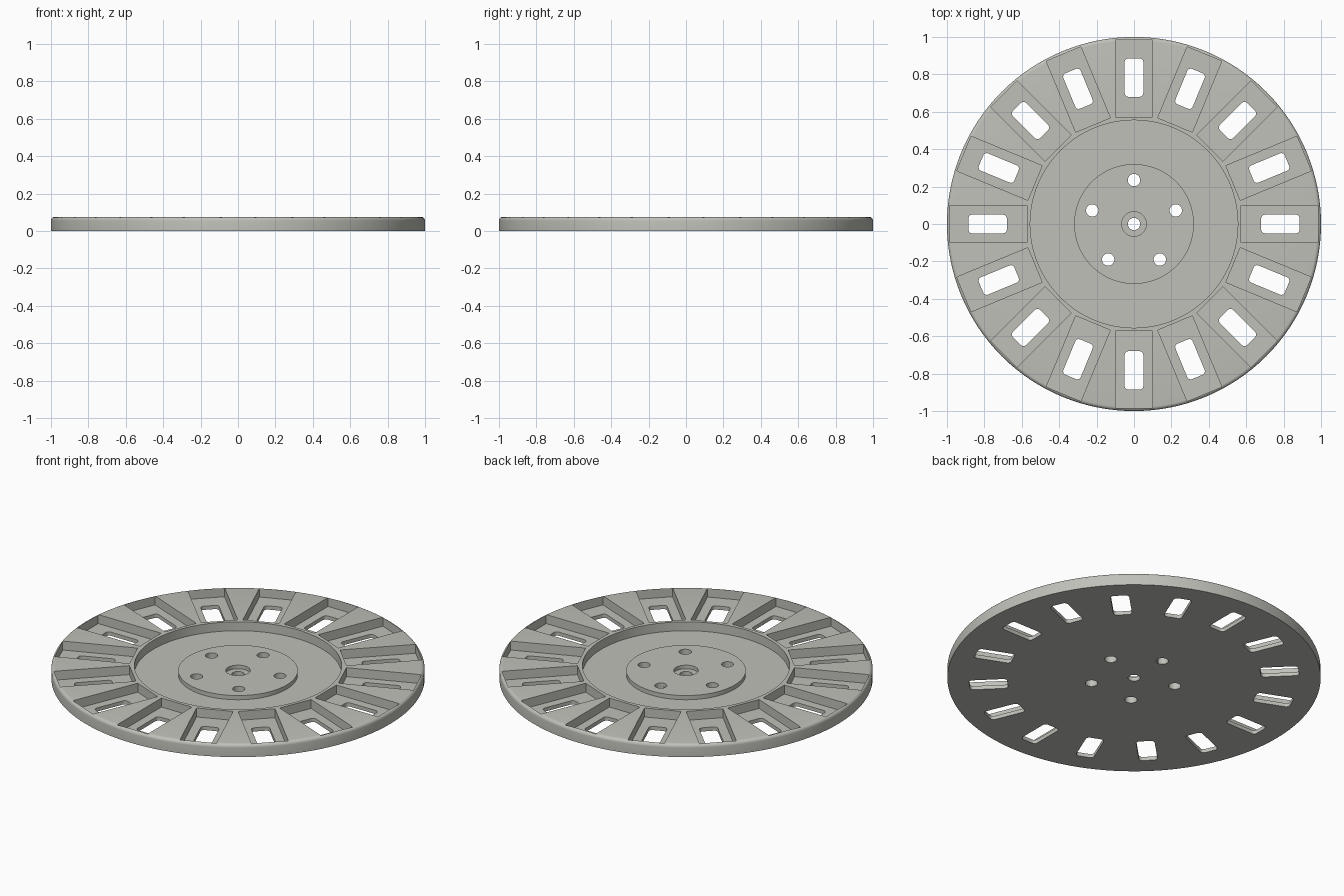
import bpy, bmesh, math
from mathutils import Matrix, Vector

if "Cube" in bpy.data.objects:
    bpy.data.objects.remove(bpy.data.objects["Cube"])

HEIGHT, FLOOR, HUB_TOP = 0.075, 0.022, 0.047
SLOTS = 16

grey = bpy.data.materials.new("warm grey")
grey.diffuse_color = (0.53, 0.53, 0.49, 1)
grey.use_nodes = True
grey.node_tree.nodes["Principled BSDF"].inputs["Base Color"].default_value = grey.diffuse_color


def make_object(name, bm):
    bmesh.ops.recalc_face_normals(bm, faces=bm.faces)
    mesh = bpy.data.meshes.new(name)
    bm.to_mesh(mesh)
    bm.free()
    mesh.materials.append(grey)
    obj = bpy.data.objects.new(name, mesh)
    bpy.context.collection.objects.link(obj)
    return obj


def lathe(name, profile, steps):
    """Spin an (r, z) profile that starts and ends on the axis."""
    bm = bmesh.new()
    rings = []
    for r, z in profile:
        if r == 0:
            rings.append([bm.verts.new((0, 0, z))] * steps)
        else:
            rings.append([bm.verts.new((r * math.cos(math.tau * i / steps),
                                        r * math.sin(math.tau * i / steps), z))
                          for i in range(steps)])
    for a, b in zip(rings, rings[1:]):
        for i in range(steps):
            j = (i + 1) % steps
            bm.faces.new(list(dict.fromkeys((a[i], a[j], b[j], b[i]))))
    return make_object(name, bm)


def prism(bm, outline, z0, z1, matrix=Matrix()):
    """Add a closed prism over a flat outline."""
    low, high = [[bm.verts.new(matrix @ Vector((x, y, z))) for x, y in outline]
                 for z in (z0, z1)]
    bm.faces.new(low[::-1])
    bm.faces.new(high)
    n = len(outline)
    for i in range(n):
        j = (i + 1) % n
        bm.faces.new((low[i], low[j], high[j], high[i]))


def rounded_rect(x0, x1, y0, y1, r, seg=5):
    points = []
    for k, (cx, cy) in enumerate(((x1 - r, y1 - r), (x0 + r, y1 - r),
                                  (x0 + r, y0 + r), (x1 - r, y0 + r))):
        for s in range(seg + 1):
            a = math.pi / 2 * (k + s / seg)
            points.append((cx + r * math.cos(a), cy + r * math.sin(a)))
    return points


def circle(r, cx=0, cy=0, steps=32):
    return [(cx + r * math.cos(math.tau * i / steps),
             cy + r * math.sin(math.tau * i / steps)) for i in range(steps)]


def cut(target, name, bm):
    cutter = make_object(name, bm)
    cutter.hide_render = True
    mod = target.modifiers.new(name, 'BOOLEAN')
    mod.operation, mod.solver, mod.object = 'DIFFERENCE', 'EXACT', cutter
    bpy.context.view_layer.objects.active = target
    bpy.ops.object.modifier_apply(modifier=name)
    bpy.data.objects.remove(cutter)


# Disc body with rounded top rim, sunken middle and raised hub
fillet = [(0.98 + 0.02 * math.cos(a), HEIGHT - 0.02 + 0.02 * math.sin(a))
          for a in (math.pi / 2 * i / 5 for i in range(6))]
disc = lathe("slotted_disc", [(0, 0), (1, 0)] + fillet + [
    (0.555, HEIGHT), (0.555, FLOOR), (0.32, FLOOR), (0.32, HUB_TOP), (0, HUB_TOP)], 128)

turns = [Matrix.Rotation(math.tau * i / SLOTS, 4, 'Z') for i in range(SLOTS)]

# Rectangular pockets around the rim
bm = bmesh.new()
for turn in turns:
    prism(bm, [(0.573, -0.1), (0.984, -0.1), (0.984, 0.1), (0.573, 0.1)], FLOOR, 0.2, turn)
cut(disc, "pocket_cutter", bm)

# Rounded through slots in the pocket floors
bm = bmesh.new()
for turn in turns:
    prism(bm, rounded_rect(0.68, 0.885, -0.05, 0.05, 0.02), -0.1, 0.2, turn)
cut(disc, "slot_cutter", bm)

# Five bolt holes and the centre hole
bm = bmesh.new()
for i in range(5):
    a = math.pi / 2 + math.tau * i / 5
    prism(bm, circle(0.033, 0.235 * math.cos(a), 0.235 * math.sin(a)), -0.1, 0.2)
prism(bm, circle(0.033), -0.1, 0.2)
cut(disc, "hole_cutter", bm)

# Counterbore of the centre hole
bm = bmesh.new()
prism(bm, circle(0.066), 0.025, 0.2)
cut(disc, "counterbore_cutter", bm)

bpy.ops.object.select_all(action='DESELECT')
disc.select_set(True)
bpy.context.view_layer.objects.active = disc
bpy.ops.object.shade_smooth_by_angle(angle=math.radians(30))
